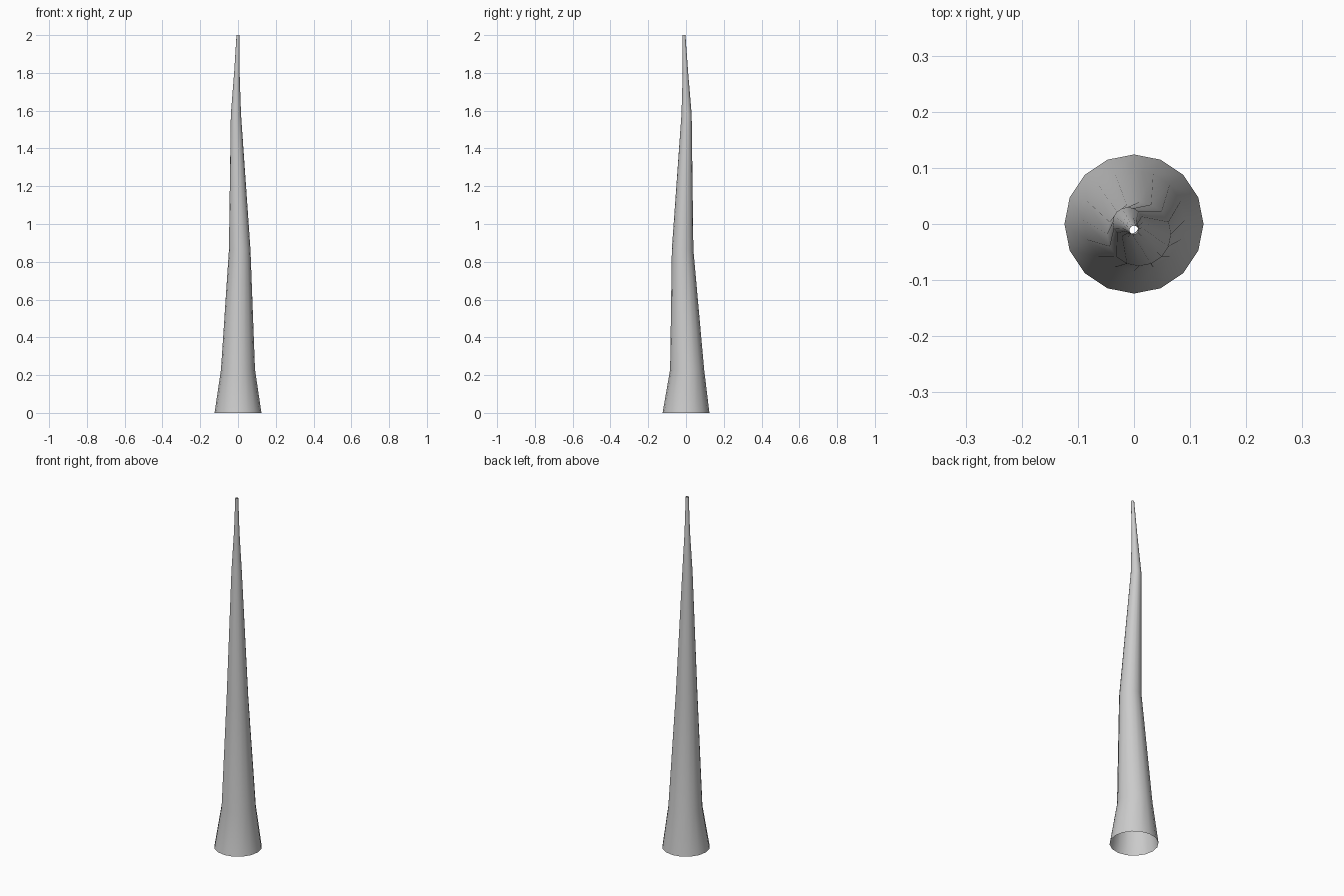
import bpy, bmesh
from math import sin, cos, pi

if "Cube" in bpy.data.objects:
    bpy.data.objects.remove(bpy.data.objects["Cube"])

SIDES = 16
# rings along the slightly crooked spine: centre x, centre y, z, radius
RINGS = [
    (0.0, 0.0, 0.0, 0.124),
    (0.0, 0.006, 0.23, 0.090),
    (0.009, -0.018, 0.865, 0.057),
    (-0.011, 0.003, 1.58, 0.027),
    (-0.006, -0.003, 1.80, 0.0145),
    (0.0, -0.011, 2.0, 0.008),
]

# open tapered tube
bm = bmesh.new()
loops = []
for cx, cy, z, r in RINGS:
    loops.append([bm.verts.new((cx + r * cos(2 * pi * i / SIDES),
                                cy + r * sin(2 * pi * i / SIDES), z))
                  for i in range(SIDES)])
for a, b in zip(loops, loops[1:]):
    for i in range(SIDES):
        j = (i + 1) % SIDES
        bm.faces.new((a[i], a[j], b[j], b[i])).smooth = True

mesh = bpy.data.meshes.new("tapered_spike")
bm.to_mesh(mesh)
bm.free()
spike = bpy.data.objects.new("tapered_spike", mesh)
bpy.context.collection.objects.link(spike)
